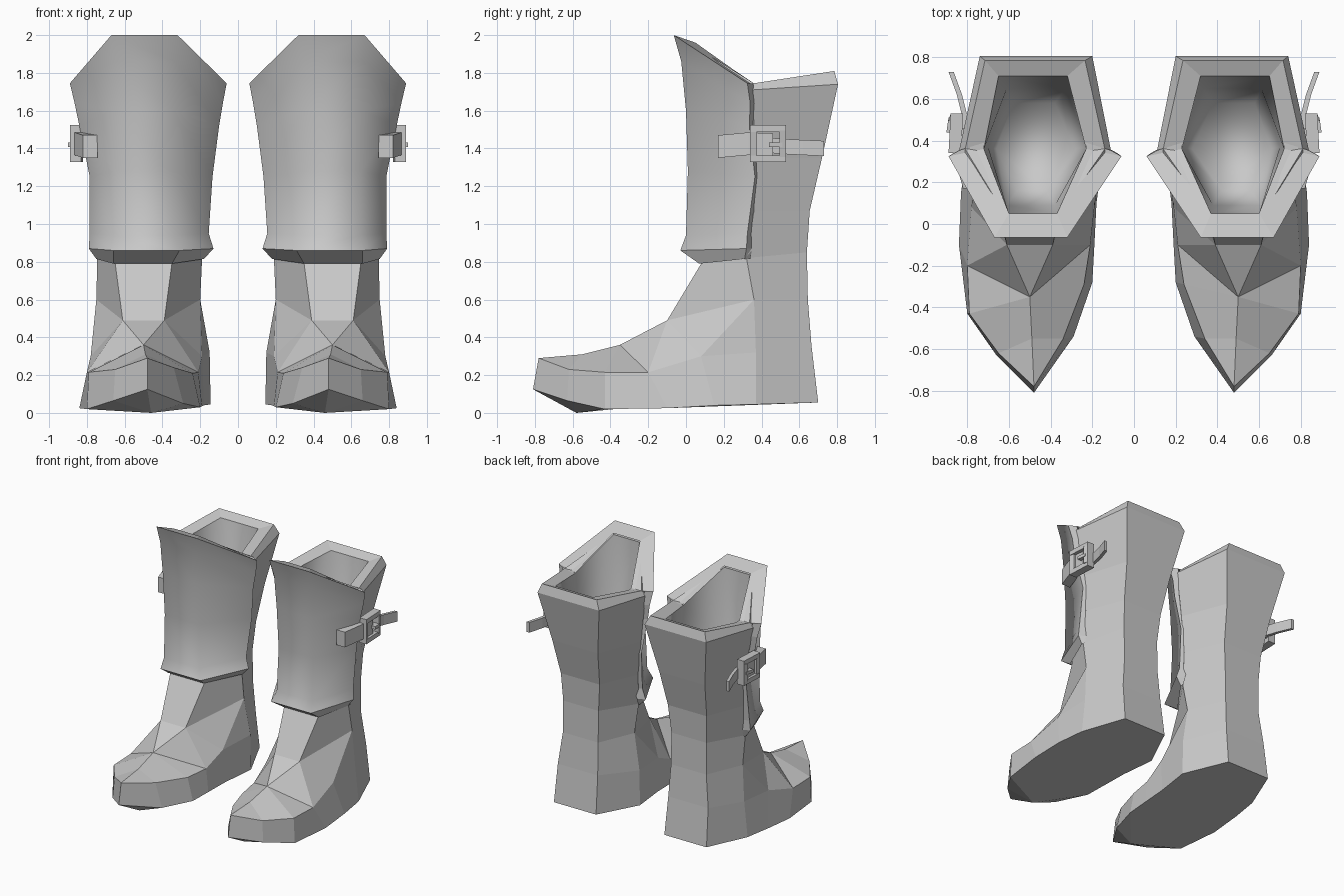
import bpy
import bmesh

if "Cube" in bpy.data.objects:
    bpy.data.objects.remove(bpy.data.objects["Cube"])

grey = bpy.data.materials.new("grey_leather")
grey.diffuse_color = (0.58, 0.58, 0.58, 1)
grey.use_nodes = True
grey.node_tree.nodes["Principled BSDF"].inputs["Base Color"].default_value = grey.diffuse_color


def finish(name, bm, recalc=True):
    """Turn a bmesh of one boot into an object mirrored to make the pair."""
    if recalc:
        bmesh.ops.recalc_face_normals(bm, faces=bm.faces)
    mesh = bpy.data.meshes.new(name)
    bm.to_mesh(mesh)
    bm.free()
    mesh.materials.append(grey)
    obj = bpy.data.objects.new(name, mesh)
    bpy.context.collection.objects.link(obj)
    obj.modifiers.new("pair", 'MIRROR').use_mirror_merge = False
    return obj


def add_ring(bm, points):
    return [bm.verts.new(p) for p in points]


def bridge(bm, a, b, closed=True, smooth=False):
    n = len(a)
    for i in range(n if closed else n - 1):
        j = (i + 1) % n
        bm.faces.new((a[i], a[j], b[j], b[i])).smooth = smooth


def hexagon(front, side, back):
    """Six-sided section; each group is (outer x, inner x, y, z)."""
    o = [(g[0], g[2], g[3]) for g in (front, side, back)]
    i = [(g[1], g[2], g[3]) for g in (back, side, front)]
    return o + i


# ---- Boot: sole, pointed foot, leg, rim and hollow inside ----
bm = bmesh.new()
# rings run: toe, outer side, back, inner side
sole = add_ring(bm, [
    (.48, -.81, .125), (.66, -.63, .065), (.80, -.43, .02), (.84, -.10, .025),
    (.83, .15, .04), (.80, .37, .045), (.67, .70, .055), (.30, .70, .055),
    (.145, .37, .045), (.18, .10, .04), (.19, -.10, .035), (.20, -.28, .03),
    (.29, -.54, .05)])
welt = add_ring(bm, [
    (.48, -.78, .29), (.65, -.62, .23), (.79, -.43, .215), (.80, -.20, .215),
    (.78, .08, .30), (.77, .37, .32), (.66, .665, .35), (.31, .665, .35),
    (.15, .37, .32), (.19, .08, .30), (.21, -.10, .215), (.24, -.29, .21),
    (.34, -.55, .24)])
bridge(bm, sole, welt)
keel = bm.verts.new((.46, -.58, 0))
for a, b in ((0, 1), (1, 2), (11, 12), (12, 0)):
    bm.faces.new((keel, sole[a], sole[b]))
bm.faces.new([keel] + sole[2:12])

leg_rings = [add_ring(bm, hexagon(*row)) for row in (
    ((.61, .39, -.10, .49), (.75, .20, .36, .60), (.63, .32, .645, .60)),
    ((.65, .35, .08, .79), (.745, .19, .32, .82), (.63, .32, .64, .85)),
    ((.64, .36, .06, 1.07), (.755, .17, .36, 1.07), (.64, .30, .655, 1.07)),
    ((.64, .36, .05, 1.35), (.775, .135, .37, 1.35), (.67, .27, .72, 1.35)),
    ((.63, .36, .02, 1.90), (.84, .11, .35, 1.71), (.74, .20, .805, 1.74)),
    ((.61, .37, .03, 1.95), (.81, .14, .36, 1.745), (.715, .235, .785, 1.81)),
    ((.60, .37, .05, 1.95), (.72, .23, .36, 1.73), (.65, .32, .71, 1.78)),
    ((.61, .38, .09, 1.40), (.70, .22, .37, 1.40), (.61, .33, .65, 1.40)),
    ((.56, .42, .16, 1.05), (.66, .28, .36, 1.05), (.58, .38, .58, 1.05)),
)]
for k in range(len(leg_rings) - 1):
    bridge(bm, leg_rings[k], leg_rings[k + 1], smooth=k >= 6)
bm.faces.new(leg_rings[-1]).smooth = True

# facets joining the foot to the leg
ankle = leg_rings[0]
ridge = bm.verts.new((.49, -.55, .31))
instep = bm.verts.new((.50, -.35, .36))
for front, side, back, w in ((ankle[0], ankle[1], ankle[2], welt[1:7]),
                             (ankle[5], ankle[4], ankle[3], welt[:6:-1])):
    for f in ((welt[0], w[0], ridge), (ridge, w[0], w[1], instep),
              (instep, w[1], w[2]), (instep, w[2], front),
              (front, w[2], w[3]), (front, w[3], side),
              (w[3], w[4], side), (side, w[4], w[5], back)):
        bm.faces.new(f)
bm.faces.new((instep, ankle[0], ankle[5]))
bm.faces.new((welt[6], welt[7], ankle[3], ankle[2]))
finish("boot", bm)

# ---- Shin guard: flared plate wrapped over the front ----
bm = bmesh.new()
# each level: front corners and side edges as (outer x, inner x, y, z)
levels = [
    ((.66, .35, .07, .79), (.75, .18, .31, .815)),
    ((.66, .31, -.03, .86), (.79, .13, .32, .87)),
    ((.65, .34, .00, .94), (.785, .155, .325, .95)),
    ((.65, .35, .01, 1.28), (.785, .135, .365, 1.25)),
    ((.66, .34, .00, 1.60), (.84, .10, .335, 1.52)),
    ((.665, .335, -.025, 1.86), (.865, .08, .34, 1.64)),
    ((.67, .32, -.065, 2.0), (.89, .06, .325, 1.745)),
    ((.60, .37, .05, 1.96), (.72, .23, .36, 1.74)),
]
previous = None
for k, (f, s) in enumerate(levels):
    inset = .055 if 0 < k < 7 else .0
    ring = add_ring(bm, [
        (s[1] + inset, s[2] + .03, s[3]), (s[1], s[2], s[3]),
        (f[1], f[2], f[3]), (f[0], f[2], f[3]),
        (s[0], s[2], s[3]), (s[0] - inset, s[2] + .03, s[3])])
    if previous:
        bridge(bm, previous, ring, closed=False)
        bm.faces.ensure_lookup_table()
        for face in bm.faces[-4:-1]:
            face.smooth = 2 <= k <= 6
    previous = ring
finish("shin_guard", bm, recalc=False)


# ---- Strap and buckle on the outer side ----
def strap(name, path, half_height, thickness):
    bm = bmesh.new()
    rings = []
    for x, y, z in path:
        rings.append(add_ring(bm, [
            (x - thickness, y, z - half_height), (x, y, z - half_height),
            (x, y, z + half_height), (x - thickness, y, z + half_height)]))
    for a, b in zip(rings, rings[1:]):
        bridge(bm, a, b)
    bm.faces.new(rings[0])
    bm.faces.new(rings[-1])
    finish(name, bm)


strap("strap_front", [(.82, .17, 1.41), (.865, .33, 1.425), (.865, .46, 1.42)],
      .06, .075)
strap("strap_tail", [(.83, .40, 1.42), (.825, .52, 1.41), (.85, .62, 1.405),
                     (.89, .73, 1.40)], .04, .025)
for name, y0, y1, z, h in (("buckle_top", .34, .53, 1.505, .018),
                           ("buckle_bottom", .34, .53, 1.345, .018),
                           ("buckle_front", .34, .375, 1.425, .07),
                           ("buckle_back", .495, .53, 1.425, .07),
                           ("buckle_prong", .44, .51, 1.42, .012)):
    x = .90 if name == "buckle_prong" else .89
    strap(name, [(x, y0, z), (x - .01, y1, z)], h, .06)
